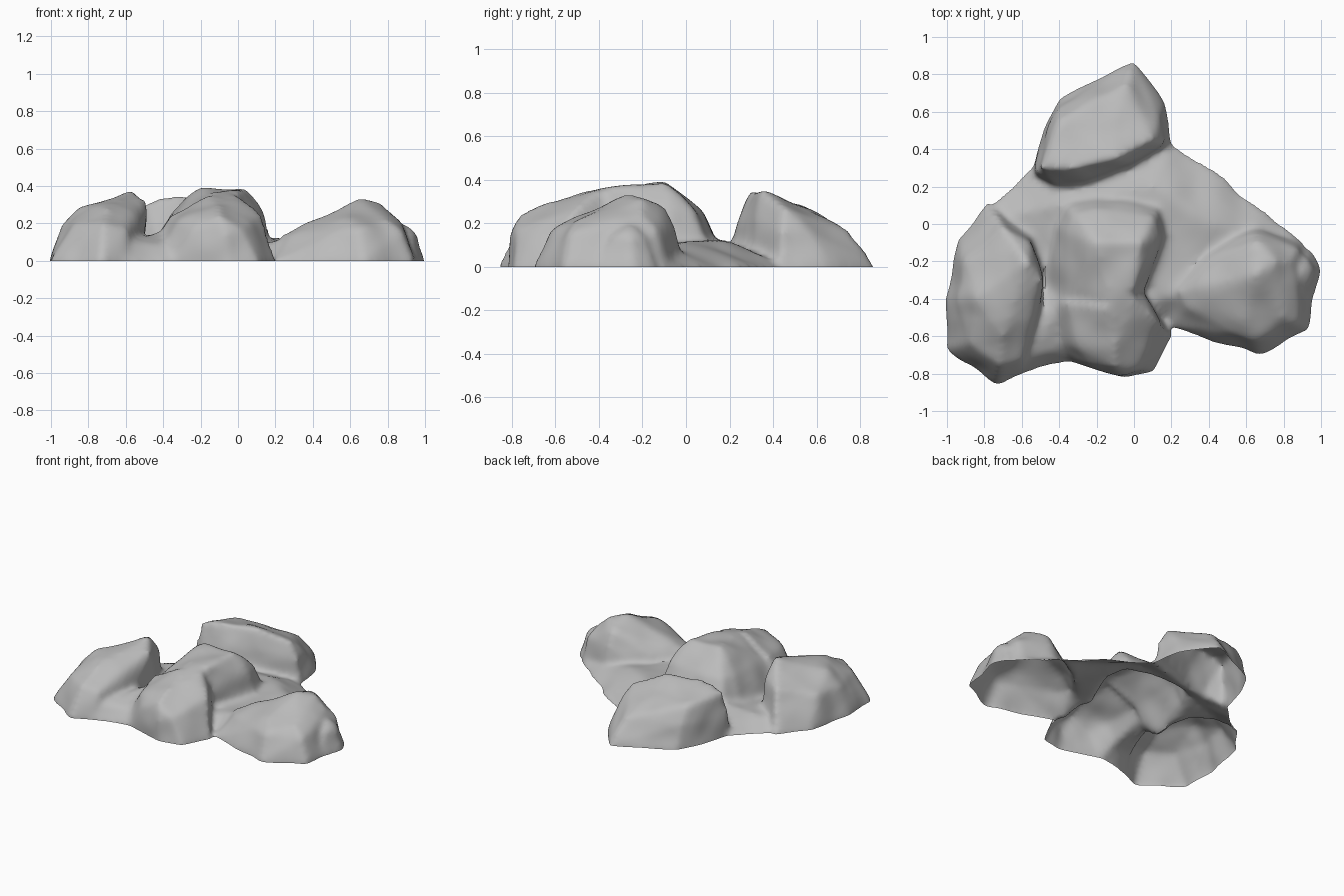
import bpy, bmesh
from mathutils import Vector, noise

cube = bpy.data.objects.get("Cube")
if cube:
    bpy.data.objects.remove(cube)

stone = bpy.data.materials.new("stone_grey")
stone.use_nodes = True
GREY = (0.5, 0.5, 0.5, 1)
stone.diffuse_color = GREY
stone.node_tree.nodes["Principled BSDF"].inputs["Base Color"].default_value = GREY

SINK = Vector((0, 0, -0.1))
bm = bmesh.new()


def boulder(outline, crest, fullness=0.7):
    """Add a convex mass: sunken ground outline, crest, and a shoulder ring between them."""
    crest_points = [Vector(p) for p in crest]
    points = list(crest_points)
    for x, y in outline:
        foot = Vector((x, y, 0))
        nearest = min(crest_points, key=lambda c: (c.xy - foot.xy).length)
        shoulder = foot.lerp(nearest, 0.4)
        shoulder.z = nearest.z * fullness
        points += [foot, foot + SINK, shoulder]
    verts = [bm.verts.new(p) for p in points]
    hull = bmesh.ops.convex_hull(bm, input=verts)
    spare = {item for item in hull["geom_interior"] + hull["geom_unused"]
             if isinstance(item, bmesh.types.BMVert)}
    bmesh.ops.delete(bm, geom=list(spare), context="VERTS")


# Boulder on the model's right, steep towards the gap
boulder(outline=[(-1, -.4), (-1, -.67), (-.73, -.86), (-.6, -.8), (-.5, -.55),
                 (-.5, -.2), (-.55, -.05), (-.78, .1), (-.94, -.08)],
        crest=[(-.85, -.4, .28), (-.7, -.6, .28), (-.57, -.2, .37), (-.5, -.3, .32),
               (-.6, -.6, .23)])

# Tall rear mass of the central boulder
boulder(outline=[(-.5, -.4), (-.47, 0), (-.4, .15), (-.2, .2), (.15, .13), (.2, -.05),
                 (.07, -.35), (-.1, -.6)],
        crest=[(-.2, -.1, .39), (.04, -.1, .39), (0, -.35, .36), (-.1, -.5, .34)],
        fullness=0.65)

# Front mass of the central boulder
boulder(outline=[(-.45, -.65), (-.33, -.73), (-.05, -.82), (.1, -.78), (.2, -.6),
                 (.06, -.35), (-.5, -.4)],
        crest=[(-.1, -.77, .24), (-.1, -.65, .3), (-.15, -.45, .35), (0, -.4, .35)])

# Broad boulder on the model's left, rising away from the centre
boulder(outline=[(.12, -.4), (.2, -.55), (.5, -.64), (.67, -.7), (.93, -.56),
                 (.95, -.4), (.9, -.1), (.65, -.02), (.4, -.1)],
        crest=[(.65, -.27, .33), (.75, -.2, .31), (.65, -.1, .27), (.85, -.2, .24),
               (.6, -.5, .23), (.8, -.5, .22), (.4, -.3, .2)])

# Side lump of that boulder
boulder(outline=[(.8, -.4), (.95, -.4), (1, -.25), (.95, -.14), (.8, -.1)],
        crest=[(.9, -.25, .2)])

# Rear boulder: steep face inward, long slope outward
boulder(outline=[(0, .87), (.16, .65), (.2, .43), (0, .3), (-.25, .2), (-.4, .17),
                 (-.54, .27), (-.48, .5), (-.4, .67)],
        crest=[(-.5, .3, .3), (-.3, .3, .35), (-.1, .35, .35), (.1, .45, .27),
               (-.4, .55, .27), (-.1, .55, .27)],
        fullness=0.6)

# Low ground mass joining the boulders behind
boulder(outline=[(-.85, 0), (-.6, .25), (-.4, .4), (.2, .43), (.48, .24), (.6, .1),
                 (.9, -.1), (.7, -.4), (.2, -.5), (-.5, -.5)],
        crest=[(-.4, .1, .12), (.1, .2, .12), (.4, 0, .11), (.2, -.4, .1)],
        fullness=0.5)

# Saddle between the front boulders
boulder(outline=[(-.65, -.82), (-.33, -.72), (-.2, -.6), (-.4, -.3), (-.65, -.4)],
        crest=[(-.5, -.6, .13), (-.4, -.45, .16)])

# Fuse the masses into one skin
cluster = bpy.data.objects.new("rock_cluster", bpy.data.meshes.new("rock_cluster"))
bpy.context.collection.objects.link(cluster)
bm.to_mesh(cluster.data)
fuse = cluster.modifiers.new("fuse", "REMESH")
fuse.mode = "VOXEL"
fuse.voxel_size = 0.02
bpy.context.view_layer.objects.active = cluster
cluster.select_set(True)
bpy.ops.object.modifier_apply(modifier=fuse.name)

# Weather the skin, then cut it open at ground level
bm.clear()
bm.from_mesh(cluster.data)
for _ in range(4):
    bmesh.ops.smooth_vert(bm, verts=bm.verts, factor=0.5,
                          use_axis_x=True, use_axis_y=True, use_axis_z=True)
bm.normal_update()
for v in bm.verts:
    lump = noise.noise(v.co * 6 + Vector((3, 1, 7)))
    v.co += v.normal * (0.003 + 0.014 * lump)
bmesh.ops.bisect_plane(bm, geom=bm.verts[:] + bm.edges[:] + bm.faces[:],
                       plane_co=(0, 0, 0), plane_no=(0, 0, 1), clear_inner=True)
bm.to_mesh(cluster.data)
bm.free()
cluster.data.materials.append(stone)
bpy.ops.object.shade_smooth_by_angle(angle=0.7)
